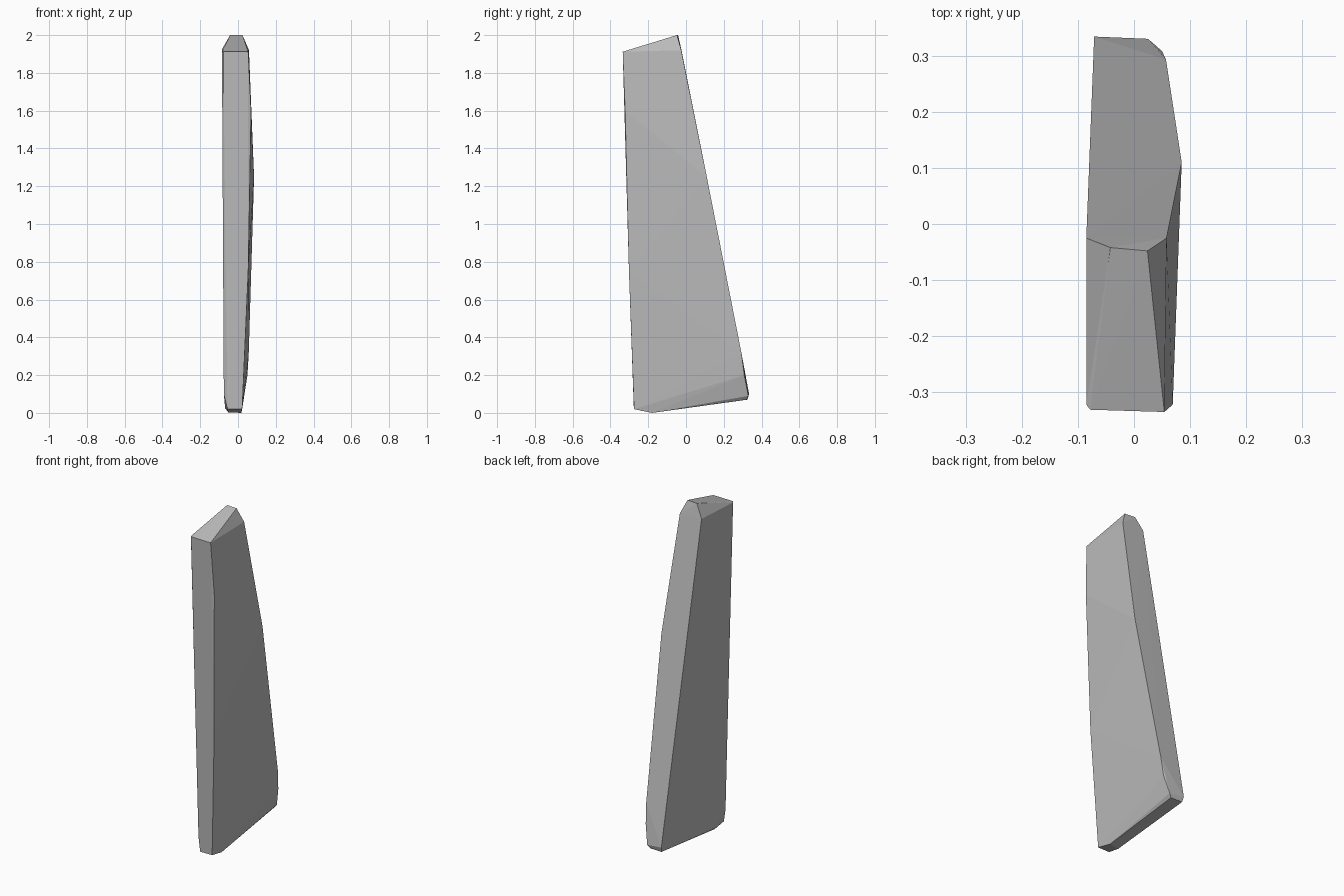
import bpy
import bmesh

if "Cube" in bpy.data.objects:
    bpy.data.objects.remove(bpy.data.objects["Cube"])

# Corner points of the shard, grouped by the feature they belong to
top_ridge = [(-0.042, -0.042, 2.0), (0.024, -0.048, 2.0)]
top_rim = [(-0.085, -0.025, 1.925), (0.058, -0.025, 1.92),
           (-0.085, -0.322, 1.91), (-0.078, -0.331, 1.912), (0.054, -0.335, 1.912)]
front_right_edge = [(0.069, -0.322, 1.60), (0.054, -0.302, 0.75), (0.022, -0.275, 0.02)]
front_left_edge = [(-0.075, -0.265, 0.10), (-0.056, -0.276, 0.02)]
back_right_edge = [(0.085, 0.11, 1.25), (0.057, 0.293, 0.32),
                   (0.050, 0.308, 0.20), (0.025, 0.33, 0.09)]
back_left_edge = [(-0.071, 0.334, 0.10), (-0.066, 0.325, 0.07), (0.01, 0.322, 0.07)]
foot = [(-0.052, -0.195, 0.003), (0.018, -0.18, 0.0), (-0.068, -0.17, 0.025)]

# Wrap the corners in one tight flat-faced skin
bm = bmesh.new()
for p in (top_ridge + top_rim + front_right_edge + front_left_edge
          + back_right_edge + back_left_edge + foot):
    bm.verts.new(p)
hull = bmesh.ops.convex_hull(bm, input=bm.verts)
loose = {g for g in hull["geom_interior"] + hull["geom_unused"]
         if isinstance(g, bmesh.types.BMVert)}
bmesh.ops.delete(bm, geom=list(loose), context='VERTS')
bmesh.ops.recalc_face_normals(bm, faces=bm.faces)

mesh = bpy.data.meshes.new("stone_shard")
bm.to_mesh(mesh)
bm.free()

# Single plain grey
grey = bpy.data.materials.new("stone_grey")
grey.diffuse_color = (0.5, 0.5, 0.5, 1.0)
grey.use_nodes = True
grey.node_tree.nodes["Principled BSDF"].inputs["Base Color"].default_value = grey.diffuse_color
mesh.materials.append(grey)

shard = bpy.data.objects.new("stone_shard", mesh)
bpy.context.collection.objects.link(shard)
